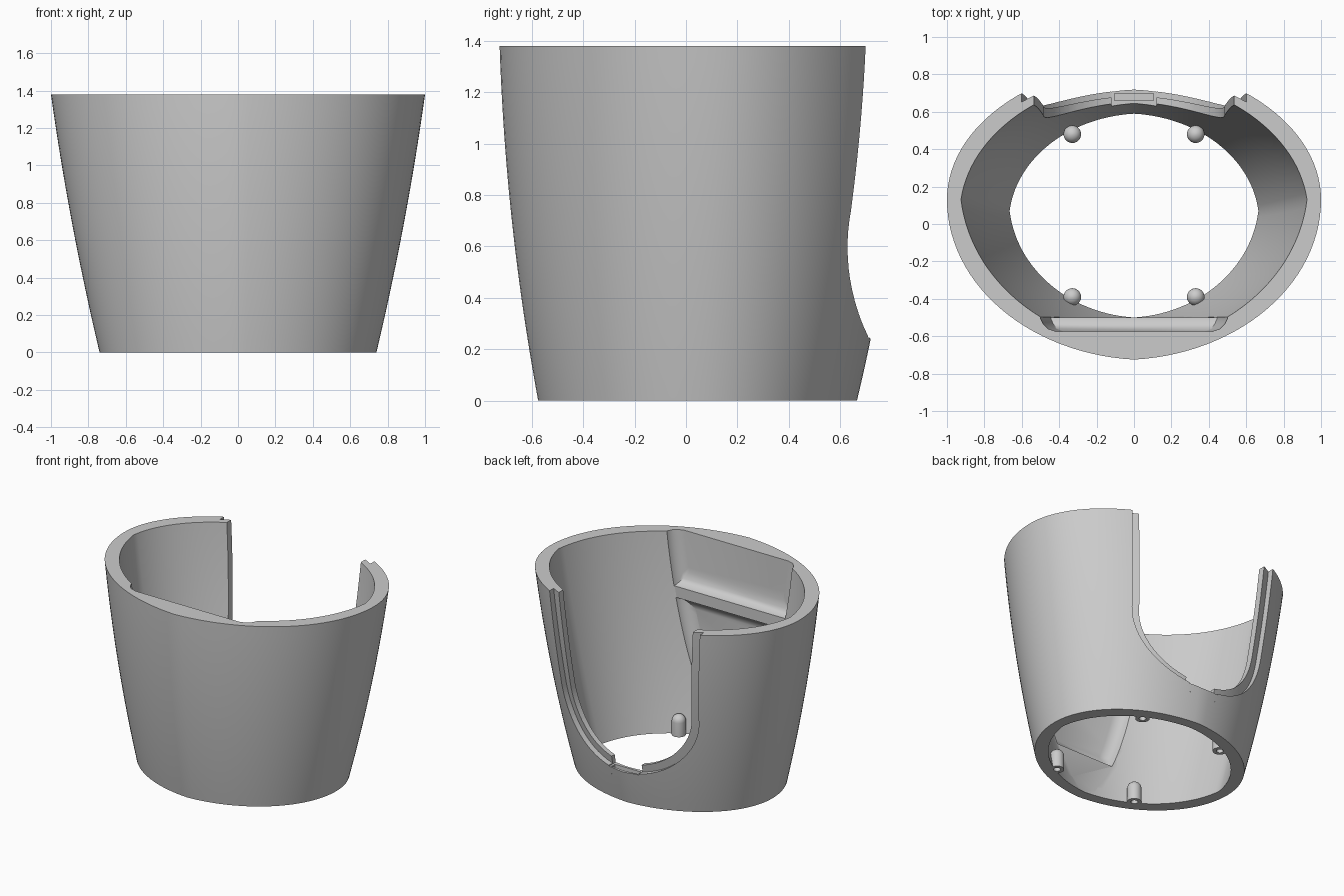
import bpy, bmesh
from math import sin, cos, pi, sqrt, radians

if "Cube" in bpy.data.objects:
    bpy.data.objects.remove(bpy.data.objects["Cube"], do_unlink=True)

HEIGHT = 1.38
WALL = 0.075
PANEL_Y = -0.5

grey = bpy.data.materials.new("plain grey")
grey.use_nodes = True
grey.diffuse_color = (0.6, 0.6, 0.6, 1)
grey.node_tree.nodes["Principled BSDF"].inputs["Base Color"].default_value = (0.6, 0.6, 0.6, 1)


def loft(name, rings):
    """Solid skinned through rings of equal point count, capped at both ends."""
    bm = bmesh.new()
    rows = [[bm.verts.new(p) for p in ring] for ring in rings]
    n = len(rows[0])
    for low, high in zip(rows, rows[1:]):
        for i in range(n):
            j = (i + 1) % n
            bm.faces.new((low[i], low[j], high[j], high[i]))
    bm.faces.new(rows[0])
    bm.faces.new(rows[-1])
    bmesh.ops.recalc_face_normals(bm, faces=bm.faces)
    mesh = bpy.data.meshes.new(name)
    bm.to_mesh(mesh)
    bm.free()
    obj = bpy.data.objects.new(name, mesh)
    bpy.context.collection.objects.link(obj)
    mesh.materials.append(grey)
    return obj


def boolean(target, tool, operation="DIFFERENCE"):
    """Apply a boolean and discard the tool."""
    mod = target.modifiers.new("cut", "BOOLEAN")
    mod.operation, mod.object, mod.solver = operation, tool, "EXACT"
    bpy.context.view_layer.objects.active = target
    bpy.ops.object.modifier_apply(modifier=mod.name)
    bpy.data.objects.remove(tool, do_unlink=True)


def box(name, x, y0, y1, z0, z1):
    return loft(name, [[(-x, y0, z), (x, y0, z), (x, y1, z), (-x, y1, z)] for z in (z0, z1)])


def section(z, inset):
    """Centre, half width, front depth and back depth of the oval at a height."""
    s = z / HEIGHT
    side, bow = 1.26 * s - 0.26 * s * s, 1.7 * s - 0.7 * s * s
    centre = 0.07 + 0.06 * s
    return (centre, 0.74 + 0.26 * side - inset,
            0.575 + 0.15 * bow + centre - inset, 0.665 + 0.195 * bow - centre - inset)


def oval(z, inset, side_crease):
    """Four arcs meeting in faint creases at the axes."""
    centre, a, front, back = section(z, inset)
    d1, d2, steps = radians(side_crease), radians(4), 28
    arc = []
    for i in range(steps + 1):
        t = d1 + (pi / 2 - d1 - d2) * i / steps
        arc.append(((cos(t) - sin(d2)) / (cos(d1) - sin(d2)),
                    (sin(t) - sin(d1)) / (cos(d2) - sin(d1))))
    pts = []
    for sx, depth, run in ((1, back, arc[:-1]), (-1, back, arc[:0:-1]),
                           (-1, -front, arc[:-1]), (1, -front, arc[:0:-1])):
        pts += [(sx * a * x, centre + depth * y, z) for x, y in run]
    return pts


def oval_solid(name, z0, z1, inset, crease=0.0, levels=20):
    return loft(name, [oval(z0 + (z1 - z0) * i / levels, inset, crease)
                       for i in range(levels + 1)])


def u_prism(name, shrink):
    """U-shaped prism that opens the back."""
    rx, rz, steps = 0.55 - shrink, 0.5 - shrink * 0.8, 40
    outline = [(0.61 - shrink, 1.5)]
    outline += [(rx * cos(pi * i / steps), 0.74 - rz * sin(pi * i / steps))
                for i in range(steps + 1)]
    outline += [(shrink - 0.61, 1.5)]
    return loft(name, [[(x, y, z) for x, z in outline] for y in (0.25, 1.3)])


def panel_half(z):
    """Half width of the flat front panel at a height."""
    centre, a, front, _ = section(z, WALL)
    return a * sqrt(max(0.0, 1 - ((centre - PANEL_Y) / front) ** 2))


def pocket(name, z0, z1, open_top):
    """Dished recess following the sides of the flat panel."""
    rings, steps = [], 12
    for inset, y in ((0, -0.48), (0, -0.505), (0.015, -0.535),
                     (0.04, -0.56), (0.085, -0.575)):
        low, high = z0 + inset, z1 - (0 if open_top else inset)
        zs = [low + (high - low) * i / steps for i in range(steps + 1)]
        right = [(panel_half(z) - 0.045 - inset, y, z) for z in zs]
        rings.append(right + [(-x, y, z) for x, y, z in reversed(right)])
    return loft(name, rings)


def revolved(name, x, y, profile):
    n = 24
    return loft(name, [[(x + r * cos(2 * pi * i / n), y + r * sin(2 * pi * i / n), z)
                        for i in range(n)] for r, z in profile])


# Hollow tapered shell with a flat panel inside the front
shell = oval_solid("shell", 0, HEIGHT, 0)
cavity = oval_solid("cavity", -0.06, 1.44, WALL, 6, 22)
boolean(cavity, box("panel_block", 1.5, -2, PANEL_Y, -1, 2))
boolean(shell, cavity)

# Two dished pockets in the panel
boolean(shell, pocket("upper_pocket", 1.0, 1.5, True))
boolean(shell, pocket("lower_pocket", 0.28, 0.92, False))

# Back opening: a narrow cut through the wall, a wider one in its outer half
rebate = u_prism("rebate", 0)
boolean(rebate, oval_solid("wall_core", -0.1, 1.55, 0.042))
boolean(shell, u_prism("opening", 0.065))
boolean(shell, rebate)

# Gap in the rebate tongue and a latch slot below it
boolean(shell, box("tongue_gap", 0.12, 0.5, 1.0, 0.245, 0.45))
boolean(shell, box("latch_slot", 0.105, 0.66, 0.698, 0.19, 0.3))

# Domed screw posts with bores from below
POST = 0.047
profile = [(POST, 0), (POST, 0.1)]
profile += [(POST * cos(radians(a)), 0.1 + POST * sin(radians(a))) for a in range(15, 90, 15)]
profile += [(0.003, 0.1 + POST)]
spots = [(sx * 0.33, y) for sx in (-1, 1) for y in (0.48, -0.39)]
for x, y in spots:
    boolean(shell, revolved("post", x, y, profile), "UNION")
for x, y in spots:
    boolean(shell, revolved("bore", x, y, [(0.023, -0.05), (0.023, 0.09)]))

# Smooth walls, crisp edges
bpy.ops.object.select_all(action="DESELECT")
shell.select_set(True)
bpy.context.view_layer.objects.active = shell
bpy.ops.object.shade_smooth_by_angle(angle=radians(28))
